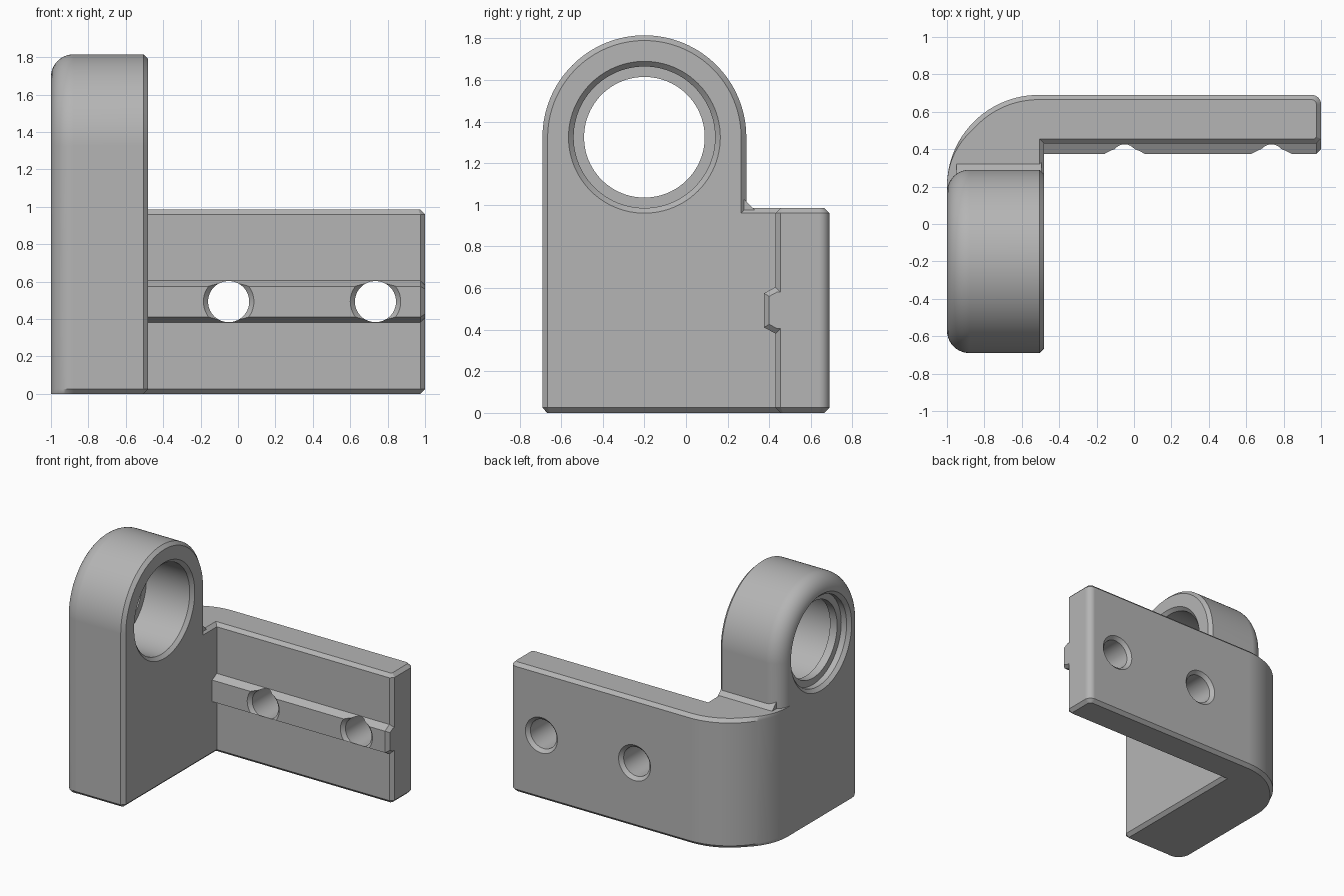
import bpy, bmesh
from math import sin, cos, pi
from mathutils import Vector

if "Cube" in bpy.data.objects:
    bpy.data.objects.remove(bpy.data.objects["Cube"])

CH = 0.025                      # chamfer width
ARCH_Y, ARCH_Z, ARCH_R = -0.2, 1.325, 0.49
INNER_X = -0.48                 # inner wall of the bearing arm
FRONT, BACK, PLATE_FRONT = -0.69, 0.69, 0.43
PLATE_TOP = 0.985
ROUND = 0.12                    # rounded outer edge of the arm
RAIL_Z = 0.493

gray = bpy.data.materials.new("plain_gray")
gray.use_nodes = True
color = (0.46, 0.46, 0.46, 1)
gray.diffuse_color = color
gray.node_tree.nodes["Principled BSDF"].inputs["Base Color"].default_value = color


def arc(cx, cy, r, start, end, n):
    """Points on an arc, angles in multiples of pi."""
    angles = [pi * (start + (end - start) * i / n) for i in range(n + 1)]
    return [(cx + r * cos(a), cy + r * sin(a)) for a in angles]


def inset(points, width):
    """Move a counter-clockwise outline inward; width is a function of the point."""
    pts = [Vector(p) for p in points]
    result = []
    for i, p in enumerate(pts):
        before = (p - pts[i - 1]).normalized()
        after = (pts[(i + 1) % len(pts)] - p).normalized()
        n1, n2 = Vector((-before.y, before.x)), Vector((-after.y, after.x))
        result.append(p + (n1 + n2) / (1 + n1.dot(n2)) * width(p))
    return result


def loft(name, rings):
    """Solid skinned through matching closed rings."""
    bm = bmesh.new()
    loops = [[bm.verts.new(p) for p in ring] for ring in rings]
    for a, b in zip(loops, loops[1:]):
        for i in range(len(a)):
            j = (i + 1) % len(a)
            bm.faces.new((a[i], a[j], b[j], b[i]))
    bm.faces.new(loops[0])
    bm.faces.new(loops[-1])
    bmesh.ops.recalc_face_normals(bm, faces=bm.faces)
    mesh = bpy.data.meshes.new(name)
    bm.to_mesh(mesh)
    bm.free()
    mesh.materials.append(gray)
    obj = bpy.data.objects.new(name, mesh)
    bpy.context.collection.objects.link(obj)
    return obj


def along_x(points, x):
    return [(x, p[0], p[1]) for p in points]


def turned(name, profile, place, n=64):
    """Round solid from (position, radius) pairs."""
    return loft(name, [[place(t, r * cos(2 * pi * i / n), r * sin(2 * pi * i / n))
                        for i in range(n)] for t, r in profile])


def combine(body, part, operation):
    mod = body.modifiers.new(operation, 'BOOLEAN')
    mod.operation, mod.solver, mod.object = operation, 'EXACT', part
    bpy.context.view_layer.objects.active = body
    bpy.ops.object.modifier_apply(modifier=mod.name)
    bpy.data.objects.remove(part)


# L-shaped base with a large round outer corner
plan = [(INNER_X - CH, FRONT), (INNER_X, FRONT + CH), (INNER_X, PLATE_FRONT),
        (1 - CH, PLATE_FRONT), (1, PLATE_FRONT + CH)]
plan += arc(0.95, BACK - 0.05, 0.05, 0, 0.5, 8)
plan += arc(-0.51, 0.2, ARCH_R, 0.5, 1, 32)
plan += arc(ROUND - 1, FRONT + ROUND, ROUND, 1, 1.5, 10)
# The chamfer fades out towards the outer side wall
fading = inset(plan, lambda p: CH * min(1, max(0, (p.x + 1) / ROUND)))
levels = [(fading, 0), (plan, CH), (plan, PLATE_TOP - CH), (fading, PLATE_TOP)]
bracket = loft("bracket", [[(p[0], p[1], z) for p in ring] for ring, z in levels])

# Arched bearing arm, rounded outside and chamfered inside
arch = [(FRONT, 0.3), (ARCH_Y + ARCH_R, 0.3)] + arc(ARCH_Y, ARCH_Z, ARCH_R, 0, 1, 64)
steps = [(x, y - FRONT) for x, y in
         arc(ROUND - 1, FRONT + ROUND, ROUND, 1, 1.5, 10)]
steps += [(INNER_X - CH, 0), (INNER_X, CH)]
combine(bracket, loft("bearing_arm", [along_x(inset(arch, lambda p, d=d: d), x)
                                      for x, d in steps]), 'UNION')

# Sloped strip where the arm meets the plate top
strip = [(0.25, 0.95), (0.355, 0.95), (0.25, 1.055)]
combine(bracket, loft("corner_strip", [along_x(strip, x) for x in (-0.95, -0.495)]), 'UNION')

# Locating rail on the plate front
rail = [(0.375, RAIL_Z - 0.082), (PLATE_FRONT, RAIL_Z - 0.112), (0.6, RAIL_Z - 0.112),
        (0.6, RAIL_Z + 0.112), (PLATE_FRONT, RAIL_Z + 0.112), (0.375, RAIL_Z + 0.082)]
rail_end = inset(rail, lambda p: CH)
combine(bracket, loft("locating_rail", [along_x(rail, -0.5), along_x(rail, 1 - CH),
                                        along_x(rail_end, 1)]), 'UNION')

# Bearing bore with a retaining lip near the outer side
bore = [(-1.02, 0.385), (-0.975, 0.34), (-0.93, 0.34), (-0.93, 0.29), (-0.87, 0.29),
        (-0.87, 0.34), (INNER_X - CH, 0.34), (INNER_X + 0.02, 0.385)]
combine(bracket, turned("bore_cutter", bore,
                        lambda t, u, v: (t, ARCH_Y + u, ARCH_Z + v), 96), 'DIFFERENCE')

# Two countersunk screw holes
screw = [(0.355, 0.155), (0.4, 0.11), (BACK - CH, 0.11), (BACK + 0.02, 0.155)]
for hole_x in (-0.05, 0.735):
    combine(bracket, turned("screw_cutter", screw,
                            lambda t, u, v: (hole_x + u, t, RAIL_Z + v)), 'DIFFERENCE')

# Smooth curved walls, crisp edges
bpy.ops.object.select_all(action='DESELECT')
bracket.select_set(True)
bpy.context.view_layer.objects.active = bracket
bpy.ops.object.shade_smooth_by_angle(angle=pi / 6)
weighted = bracket.modifiers.new("weighted_normals", 'WEIGHTED_NORMAL')
weighted.keep_sharp = True
